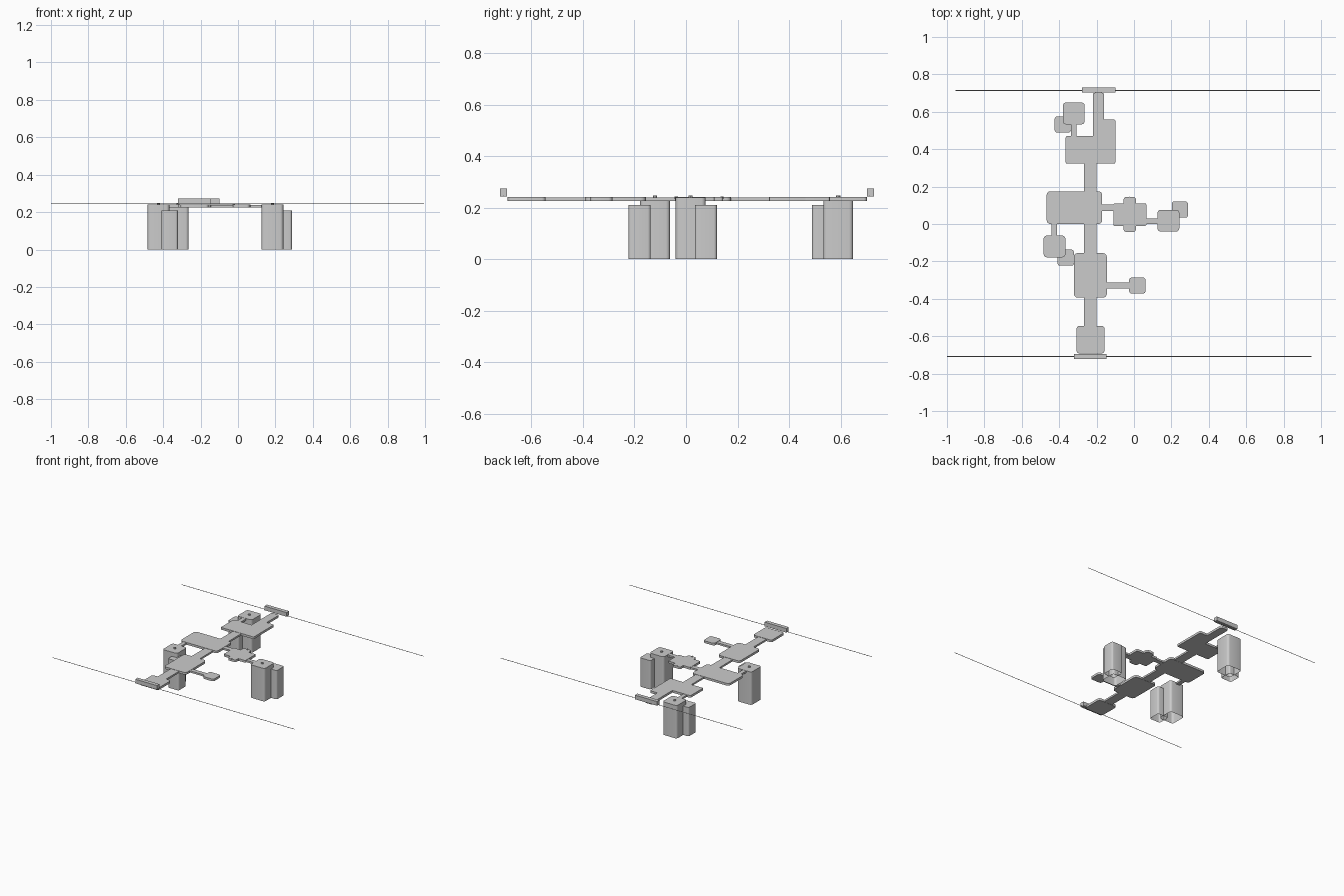
import bpy, bmesh, math
from mathutils import Matrix

if "Cube" in bpy.data.objects:
    bpy.data.objects.remove(bpy.data.objects["Cube"])


def finish(name, bm):
    bmesh.ops.recalc_face_normals(bm, faces=bm.faces)
    mesh = bpy.data.meshes.new(name)
    bm.to_mesh(mesh)
    bm.free()
    mesh.shade_smooth()
    mesh.set_sharp_from_angle(angle=math.radians(35))
    ob = bpy.data.objects.new(name, mesh)
    bpy.context.collection.objects.link(ob)
    return ob


def slab(name, x0, x1, y0, y1, z0=0.225, z1=0.241, r=0.0, open_bottom=False):
    """Upright block with rounded vertical corners."""
    pts = []
    corners = [(x1, y1, -1, -1), (x0, y1, 1, -1), (x0, y0, 1, 1), (x1, y0, -1, 1)]
    for i, (x, y, sx, sy) in enumerate(corners):
        if r == 0:
            pts.append((x, y))
            continue
        for k in range(5):
            a = math.pi / 2 * (i + k / 4)
            pts.append((x + sx * r + r * math.cos(a), y + sy * r + r * math.sin(a)))
    bm = bmesh.new()
    low = [bm.verts.new((x, y, z0)) for x, y in pts]
    top = [bm.verts.new((x, y, z1)) for x, y in pts]
    n = len(pts)
    for i in range(n):
        j = (i + 1) % n
        bm.faces.new((low[i], low[j], top[j], top[i]))
    bm.faces.new(top)
    if not open_bottom:
        bm.faces.new(low[::-1])
    return finish(name, bm)


def rod(name, x, y, z, radius, length, along_x=False, sides=8):
    bm = bmesh.new()
    m = Matrix.Translation((x, y, z))
    if along_x:
        m = m @ Matrix.Rotation(math.pi / 2, 4, 'Y')
    bmesh.ops.create_cone(bm, cap_ends=True, segments=sides, radius1=radius,
                          radius2=radius, depth=length, matrix=m)
    return finish(name, bm)


# Rooms with rounded corners
rooms = {
    "north_room": (-0.365, -0.10, 0.323, 0.47, 0.007),
    "north_room_wing": (-0.20, -0.10, 0.44, 0.558, 0.007),
    "north_passage": (-0.22, -0.16, 0.46, 0.702, 0.012),
    "central_hall": (-0.467, -0.17, 0.0, 0.175, 0.02),
    "cross_room": (-0.11, 0.066, -0.01, 0.11, 0.007),
    "cross_room_arm": (-0.055, 0.01, -0.042, 0.144, 0.012),
    "south_room": (-0.322, -0.145, -0.393, -0.156, 0.02),
    "east_pad": (-0.026, 0.062, -0.372, -0.286, 0.015),
    "entrance_room": (-0.307, -0.158, -0.692, -0.545, 0.015),
}
for name, (x0, x1, y0, y1, r) in rooms.items():
    slab(name, x0, x1, y0, y1, r=r)

# Straight connecting corridors
corridors = [
    (-0.267, -0.20, 0.17, 0.33),
    (-0.267, -0.20, -0.16, 0.01),
    (-0.267, -0.20, -0.55, -0.385),
    (-0.175, -0.105, 0.07, 0.103),
    (0.06, 0.135, 0.0, 0.03),
    (-0.442, -0.413, -0.07, 0.005),
    (-0.337, -0.307, 0.465, 0.54),
    (-0.15, -0.02, -0.345, -0.313),
]
for i, c in enumerate(corridors):
    slab(f"corridor_{i + 1}", *c, 0.226, 0.239)

# Towers: hollow shaft, floor plate on top, centre knob, lower side shaft
towers = [
    (0.184, 0.018, 0.245, 0.077),
    (-0.425, -0.12, -0.365, -0.18),
    (-0.322, 0.591, -0.381, 0.532),
]
for i, (x, y, sx, sy) in enumerate(towers):
    h, s = 0.058, 0.043
    slab(f"tower_shaft_{i + 1}", x - h, x + h, y - h, y + h, 0, 0.24, 0.016, True)
    slab(f"side_shaft_{i + 1}", sx - s, sx + s, sy - s, sy + s, 0, 0.21, 0.012, True)
    rod(f"tower_knob_{i + 1}", x, y, 0.243, 0.008, 0.01)

# Small posts at the ends of the cross room
for y in (-0.038, 0.14):
    rod("cross_room_post", -0.023, y, 0.239, 0.006, 0.01)

# Gate blocks and the long boundary lines through them
slab("north_gate", -0.278, -0.10, 0.702, 0.73, 0.244, 0.274)
slab("south_gate", -0.322, -0.147, -0.722, -0.694, 0.244, 0.274)
rod("north_line", 0.02, 0.714, 0.245, 0.002, 1.95, True, 4)
rod("south_line", -0.025, -0.708, 0.245, 0.002, 1.95, True, 4)
